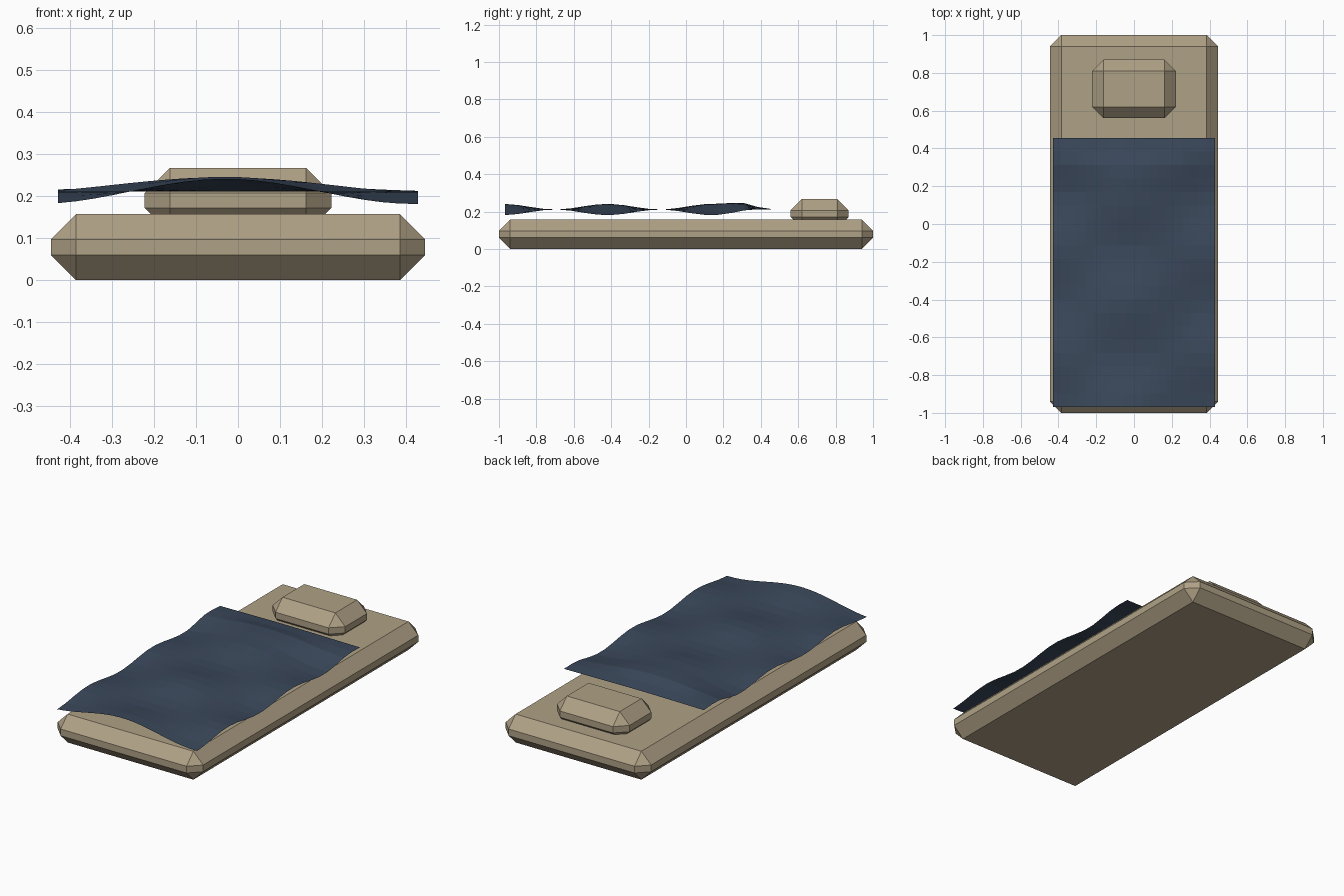
import bpy, bmesh, math

if "Cube" in bpy.data.objects:
    bpy.data.objects.remove(bpy.data.objects["Cube"])


def material(name, rgb):
    m = bpy.data.materials.new(name)
    m.diffuse_color = (*rgb, 1.0)
    m.use_nodes = True
    m.node_tree.nodes["Principled BSDF"].inputs["Base Color"].default_value = m.diffuse_color
    return m


TAN = material("tan fabric", (0.43, 0.355, 0.235))
NAVY = material("navy cloth", (0.043, 0.065, 0.105))


def add_object(name, bm, mat):
    mesh = bpy.data.meshes.new(name)
    bm.to_mesh(mesh)
    bm.free()
    ob = bpy.data.objects.new(name, mesh)
    mesh.materials.append(mat)
    bpy.context.collection.objects.link(ob)
    return ob


def chamfered_box(name, size, centre, width, mat):
    bm = bmesh.new()
    bmesh.ops.create_cube(bm, size=1.0)
    bmesh.ops.scale(bm, vec=size, verts=bm.verts)
    bmesh.ops.translate(bm, vec=centre, verts=bm.verts)
    ob = add_object(name, bm, mat)
    bevel = ob.modifiers.new("chamfer", 'BEVEL')
    bevel.width = width
    bevel.segments = 1
    return ob


# Mattress and the pillow sunk slightly into it
chamfered_box("mattress", (0.89, 2.0, 0.157), (0, 0, 0.0785), 0.06, TAN)
chamfered_box("pillow", (0.444, 0.31, 0.155), (0, 0.715, 0.1895), 0.06, TAN)


# Blanket: a thin rippled sheet floating over the mattress
def blanket_height(x, y):
    ripple = 0.5 + 0.5 * math.cos(2 * math.pi * (y + 0.98) / 0.56)
    arch = 0.03 * math.cos(math.pi * (x + 0.03) / 0.45)
    crest = 0.024 * math.exp(-((y - 0.31) / 0.09) ** 2) * math.cos(math.pi * (x + 0.05) / 1.1)
    return 0.211 + ripple * arch + crest


bm = bmesh.new()
bmesh.ops.create_grid(bm, x_segments=20, y_segments=20, size=1.0)
for v in bm.verts:
    v.co.x *= 0.428
    v.co.y = -0.257 + v.co.y * 0.712
    v.co.z = blanket_height(v.co.x, v.co.y)
add_object("blanket", bm, NAVY)
